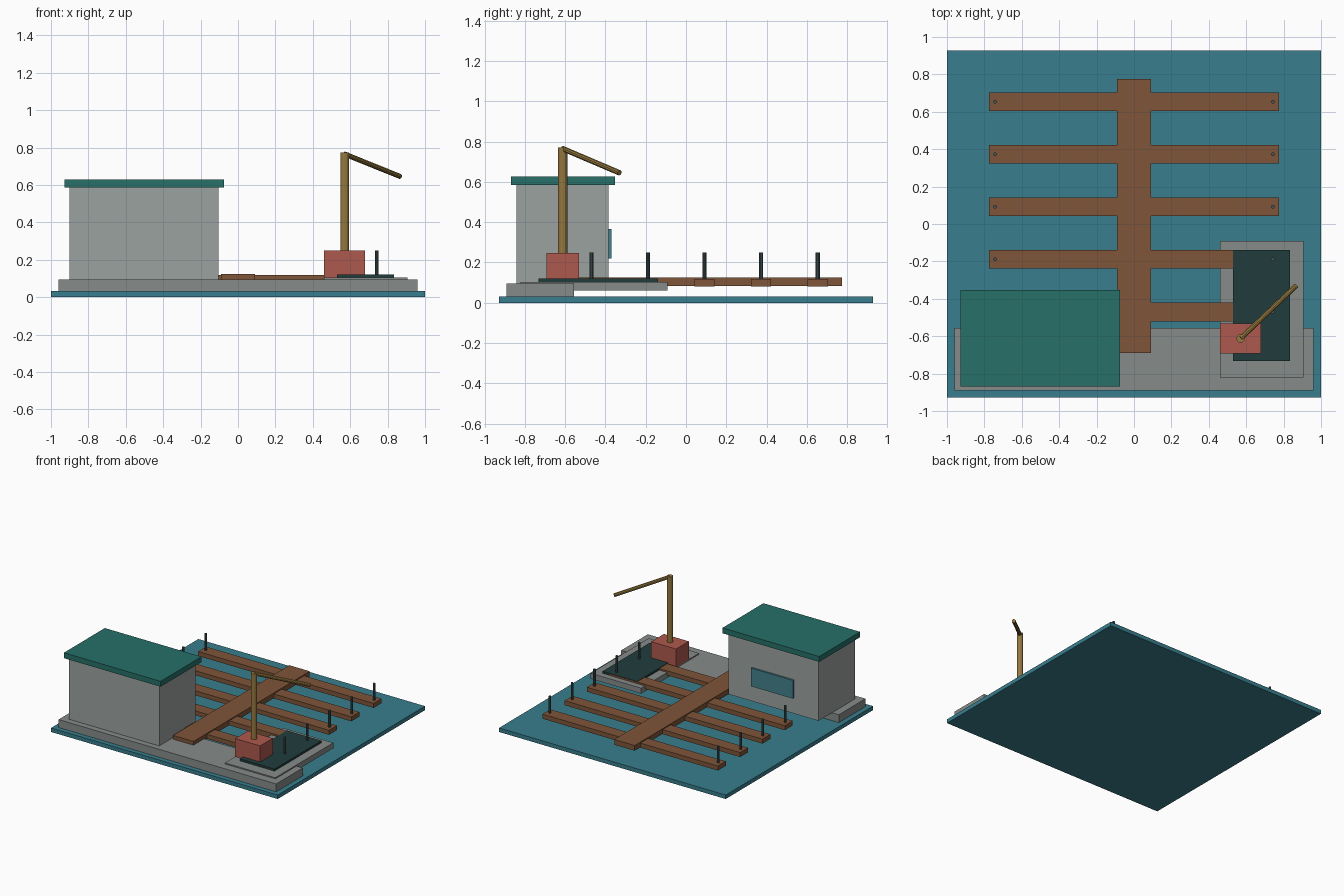
import bpy
from mathutils import Vector

if "Cube" in bpy.data.objects:
    bpy.data.objects.remove(bpy.data.objects["Cube"])


def material(name, rgb):
    m = bpy.data.materials.new(name)
    m.diffuse_color = (*rgb, 1)
    m.use_nodes = True
    m.node_tree.nodes["Principled BSDF"].inputs["Base Color"].default_value = m.diffuse_color
    return m


WATER = material("water_blue", (0.04, 0.21, 0.27))
CONCRETE = material("concrete", (0.24, 0.26, 0.25))
WALL = material("wall_grey", (0.33, 0.36, 0.35))
ROOF = material("roof_green", (0.02, 0.16, 0.14))
WOOD = material("timber", (0.21, 0.09, 0.04))
DARK = material("dark_plate", (0.015, 0.045, 0.045))
STEEL = material("post_steel", (0.06, 0.09, 0.10))
RED = material("crane_red", (0.42, 0.10, 0.075))
BRASS = material("crane_yellow", (0.30, 0.19, 0.05))
GLASS = material("window_glass", (0.06, 0.22, 0.26))


def box(name, x, y, z, mat):
    """Box from (min, max) ranges on each axis."""
    bpy.ops.mesh.primitive_cube_add(size=1, location=[sum(r) / 2 for r in (x, y, z)])
    o = bpy.context.object
    o.name = name
    o.scale = [r[1] - r[0] for r in (x, y, z)]
    bpy.ops.object.transform_apply(location=False, rotation=False, scale=True)
    o.data.materials.append(mat)
    return o


def rod(name, a, b, radius, mat, sides):
    """Cylinder running from point a to point b."""
    a, b = Vector(a), Vector(b)
    d = b - a
    bpy.ops.mesh.primitive_cylinder_add(vertices=sides, radius=radius,
                                        depth=d.length, location=(a + b) / 2)
    o = bpy.context.object
    o.name = name
    o.rotation_euler = d.to_track_quat('Z', 'Y').to_euler()
    o.data.materials.append(mat)
    return o


# Water and quay
box("water", (-1, 1), (-0.928, 0.928), (0, 0.032), WATER)
box("quay", (-0.96, 0.96), (-0.89, -0.555), (0.03, 0.095), CONCRETE)

# Harbour office
box("office_walls", (-0.90, -0.105), (-0.842, -0.385), (0.095, 0.585), WALL)
box("office_roof", (-0.928, -0.075), (-0.868, -0.353), (0.585, 0.628), ROOF)
box("office_window", (-0.685, -0.315), (-0.388, -0.37), (0.22, 0.365), GLASS)

# Main pier with paired finger piers and mooring posts
box("main_pier", (-0.09, 0.09), (-0.69, 0.775), (0.083, 0.125), WOOD)
for i in range(5):
    y = -0.47 + i * 0.281
    for side, s in (("left", -1), ("right", 1)):
        box(f"finger_pier_{side}_{i + 1}", sorted((s * 0.08, s * 0.774)),
            (y - 0.05, y + 0.05), (0.081, 0.117), WOOD)
        rod(f"mooring_post_{side}_{i + 1}", (s * 0.743, y, 0.115),
            (s * 0.743, y, 0.25), 0.01, STEEL, 10)

# Boat lift pad
box("lift_slab", (0.46, 0.905), (-0.822, -0.092), (0.06, 0.104), CONCRETE)
box("lift_plate", (0.53, 0.835), (-0.733, -0.14), (0.104, 0.12), DARK)

# Crane
box("crane_base", (0.46, 0.68), (-0.692, -0.532), (0.104, 0.248), RED)
rod("crane_mast", (0.57, -0.612, 0.248), (0.57, -0.612, 0.772), 0.023, BRASS, 12)
rod("crane_boom", (0.57, -0.612, 0.765), (0.867, -0.33, 0.645), 0.014, BRASS, 10)
